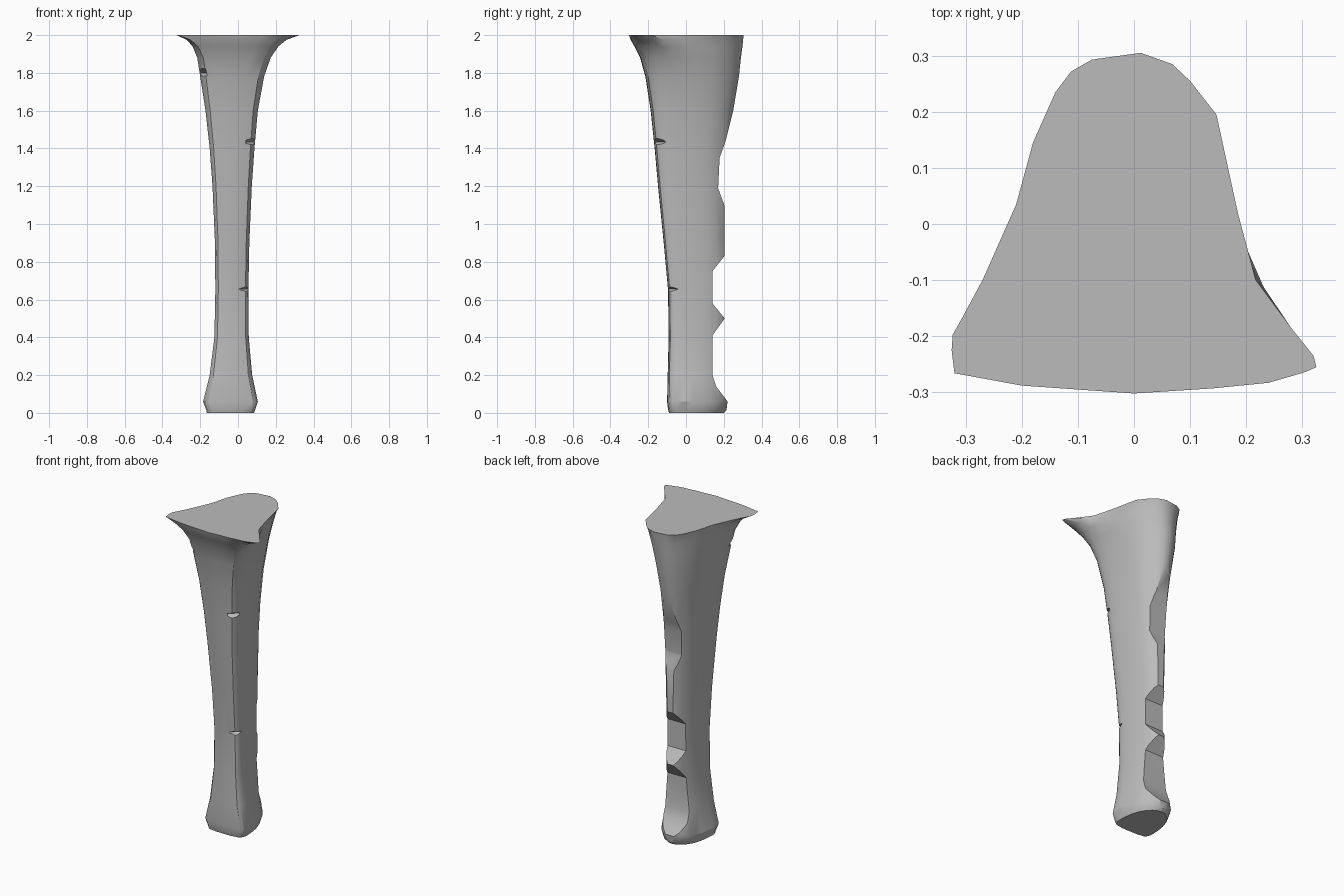
import bpy, bmesh, math
from mathutils import Vector, Matrix

cube = bpy.data.objects.get("Cube")
if cube:
    bpy.data.objects.remove(cube, do_unlink=True)

stone = bpy.data.materials.new("grey stone")
stone.use_nodes = True
stone.diffuse_color = (0.5, 0.5, 0.5, 1)
stone.node_tree.nodes["Principled BSDF"].inputs["Base Color"].default_value = (0.5, 0.5, 0.5, 1)


def make_object(name, bm):
    bmesh.ops.recalc_face_normals(bm, faces=bm.faces)
    mesh = bpy.data.meshes.new(name)
    bm.to_mesh(mesh)
    bm.free()
    mesh.materials.append(stone)
    obj = bpy.data.objects.new(name, mesh)
    bpy.context.collection.objects.link(obj)
    return obj


def bridge(bm, rings):
    """Skin a stack of equal rings and cap both ends."""
    loops = [[bm.verts.new(p) for p in ring] for ring in rings]
    count = len(loops[0])
    for low, high in zip(loops, loops[1:]):
        for i in range(count):
            j = (i + 1) % count
            bm.faces.new((low[i], low[j], high[j], high[i]))
    bm.faces.new(loops[0][::-1])
    bm.faces.new(loops[-1])


# Half of the shaft section: share of half width, share of depth
half = [(.45, .005), (.82, .03), (.93, .07), (1, .16), (1, .28), (.97, .42),
        (.92, .56), (.8, .72), (.63, .84), (.42, .93), (.2, .985)]
section = [(0, 0)] + half + [(0, 1)] + [(-u, v) for u, v in reversed(half)]

# Outline of the flared top, starting at the middle of the front
crown = [(0, -.302), (.14, -.293), (.24, -.283), (.305, -.264), (.325, -.255), (.32, -.235),
         (.28, -.185), (.217, -.1), (.185, .02), (.147, .195), (.1, .255), (.068, .285),
         (.012, .305), (-.075, .293), (-.112, .272), (-.14, .235), (-.18, .145), (-.21, .035),
         (-.27, -.1), (-.305, -.165), (-.323, -.197), (-.325, -.225), (-.32, -.266), (-.2, -.288)]

# Shaft: height, x right, x left, y front, y back, share of crown
levels = [(0, -.165, .085, -.09, .2, 0), (.015, -.168, .09, -.095, .215, 0),
          (.06, -.185, .105, -.1, .225, 0), (.2, -.15, .075, -.097, .215, 0),
          (.4, -.125, .057, -.092, .21, 0), (.65, -.12, .055, -.095, .21, 0),
          (.9, -.122, .06, -.118, .21, 0), (1.2, -.135, .073, -.148, .215, 0),
          (1.4, -.15, .087, -.166, .225, 0), (1.6, -.172, .105, -.187, .25, 0),
          (1.78, -.2, .138, -.215, .28, 0), (1.88, -.21, .165, -.24, .29, .05),
          (1.94, -.217, .182, -.265, .297, .22), (1.975, -.22, .188, -.285, .3, .5),
          (2, -.22, .19, -.3, .305, 1)]
rings = []
for z, left, right, front, back, flare in levels:
    ring = []
    for (u, v), top in zip(section, crown):
        body = Vector(((left + right) / 2 + u * (right - left) / 2,
                       front + v * (back - front)))
        x, y = body.lerp(Vector(top), flare)
        ring.append((x, y, z))
    rings.append(ring)
bm = bmesh.new()
bridge(bm, rings)
pillar = make_object("pillar", bm)


def carve(cutter):
    """Subtract a helper solid and remove it."""
    cutter.hide_render = True
    mod = pillar.modifiers.new("carve", "BOOLEAN")
    mod.operation, mod.solver, mod.object = "DIFFERENCE", "EXACT", cutter
    bpy.context.view_layer.objects.active = pillar
    bpy.ops.object.modifier_apply(modifier=mod.name)
    bpy.data.objects.remove(cutter, do_unlink=True)


# Broken back edge: flat hewn steps given as y and z
steps = [(.2, -.1), (.22, .06), (.16, .14), (.14, .2), (.14, .41), (.205, .5), (.14, .58), (.14, .75),
         (.203, .83), (.203, 1.1), (.17, 1.19), (.178, 1.35), (.21, 1.44), (.25, 1.6), (.31, 1.72)]
profile = steps + [(.6, 1.72), (.6, -.1)]
bm = bmesh.new()
bridge(bm, [[(x, y, z) for y, z in profile] for x in (-.5, .5)])
carve(make_object("back_cutter", bm))

# Small wedge chips on the front corners
for x, y, z in [(.06, -.098, .655), (.087, -.16, 1.435), (-.2, -.19, 1.8)]:
    bm = bmesh.new()
    bmesh.ops.create_cube(bm, size=.035)
    side = math.copysign(math.pi / 4, x)
    turn = Matrix.Rotation(side, 4, "Z") @ Matrix.Diagonal((2, 1.8, 1, 1)) @ Matrix.Rotation(math.pi / 4, 4, "X")
    bmesh.ops.transform(bm, matrix=Matrix.Translation((x, y, z)) @ turn, verts=bm.verts)
    carve(make_object("chip_cutter", bm))

bpy.ops.object.select_all(action="DESELECT")
pillar.select_set(True)
bpy.context.view_layer.objects.active = pillar
bpy.ops.object.shade_smooth_by_angle(angle=math.radians(30))
